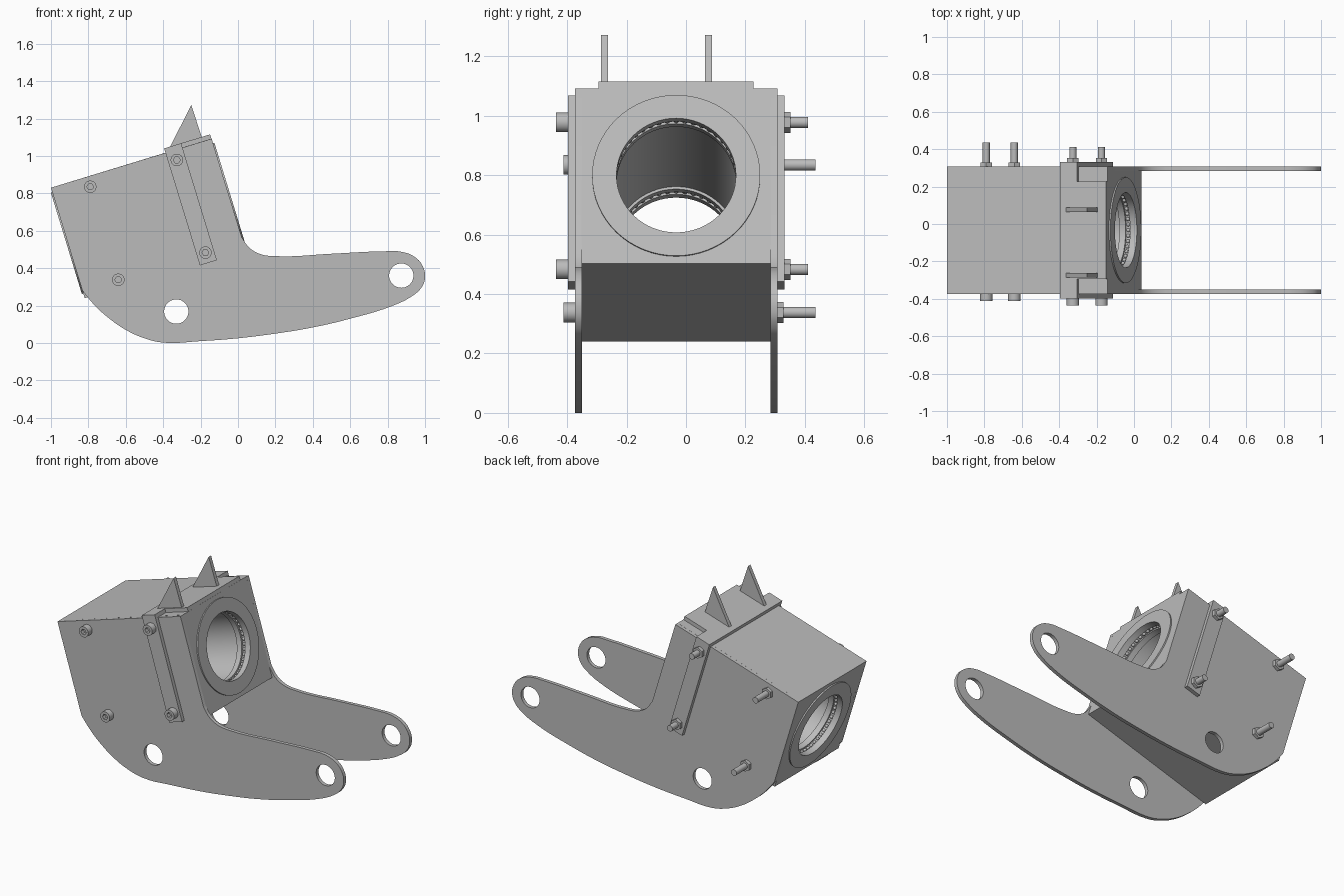
import bpy, bmesh, math
from mathutils import Matrix, Vector

cube = bpy.data.objects.get("Cube")
if cube:
    bpy.data.objects.remove(cube, do_unlink=True)

grey = bpy.data.materials.new("machined_grey")
grey.use_nodes = True
grey.diffuse_color = (0.5, 0.5, 0.5, 1)
grey.node_tree.nodes["Principled BSDF"].inputs["Base Color"].default_value = (0.5, 0.5, 0.5, 1)

MID = -0.033                       # centre plane between the side plates
LENGTH, HEIGHT = 0.898, 0.617      # housing along and across its tilted axis
TILT = Matrix.Translation((-1, 0, 0.83)) @ Matrix.Rotation(math.radians(-17), 4, 'Y')
FACE_Y = Matrix.Rotation(math.pi / 2, 4, 'X')                       # outline in x, z
FACE_X = Matrix(((0, 0, 1, 0), (1, 0, 0, 0), (0, 1, 0, 0), (0, 0, 0, 1)))  # outline in y, z
parts = []


def add(name, mesh, matrix=Matrix()):
    mesh.materials.clear()
    mesh.materials.append(grey)
    mesh.transform(matrix)
    ob = bpy.data.objects.new(name, mesh)
    bpy.context.collection.objects.link(ob)
    parts.append(ob)
    return ob


def from_bmesh(name, bm, matrix=Matrix()):
    bmesh.ops.recalc_face_normals(bm, faces=bm.faces)
    mesh = bpy.data.meshes.new(name)
    bm.to_mesh(mesh)
    bm.free()
    return add(name, mesh, matrix)


def box(name, x, y, z, matrix=TILT):
    bm = bmesh.new()
    bmesh.ops.create_cube(bm, size=1)
    for v in bm.verts:
        v.co = [a + (b - a) * (c + 0.5) for (a, b), c in zip((x, y, z), v.co)]
    return from_bmesh(name, bm, matrix)


def ring(x, y, r, n=48):
    return [(x + r * math.cos(i * math.tau / n), y + r * math.sin(i * math.tau / n))
            for i in range(n)]


def plate(name, outlines, thickness, matrix, corners=None):
    """Extrude a filled outline with holes; corners counts the sharp lead points."""
    curve = bpy.data.curves.new(name, 'CURVE')
    curve.dimensions, curve.fill_mode = '2D', 'BOTH'
    curve.extrude = thickness / 2
    curve.resolution_u = 5
    for k, pts in enumerate(outlines):
        smooth = corners is not None and k == 0
        s = curve.splines.new('BEZIER' if smooth else 'POLY')
        s.use_cyclic_u = True
        if smooth:
            s.bezier_points.add(len(pts) - 1)
            for i, (p, q) in enumerate(zip(s.bezier_points, pts)):
                p.co = (*q, 0)
                p.handle_left_type = p.handle_right_type = 'VECTOR' if i < corners else 'AUTO'
        else:
            s.points.add(len(pts) - 1)
            for p, q in zip(s.points, pts):
                p.co = (*q, 0, 1)
    tmp = bpy.data.objects.new(name + "_outline", curve)
    bpy.context.collection.objects.link(tmp)
    deps = bpy.context.evaluated_depsgraph_get()
    mesh = bpy.data.meshes.new_from_object(tmp.evaluated_get(deps))
    bpy.data.objects.remove(tmp, do_unlink=True)
    bm = bmesh.new()
    bm.from_mesh(mesh)
    bmesh.ops.remove_doubles(bm, verts=bm.verts, dist=1e-5)
    return from_bmesh(name, bm, matrix)


def rod(name, x, z, y0, y1, r, sides=24):
    bm = bmesh.new()
    bmesh.ops.create_cone(bm, cap_ends=True, segments=sides, radius1=r, radius2=r, depth=y1 - y0)
    return from_bmesh(name, bm, Matrix.Translation((x, (y0 + y1) / 2, z)) @ FACE_Y)


# Side plates with curved arms and pivot holes
profile = [(-0.832, 0.28), (-1, 0.83), (-0.141, 1.092), (0.02, 0.565),
           (0.06, 0.51), (0.12, 0.475), (0.2, 0.464), (0.5, 0.477), (0.78, 0.49),
           (0.87, 0.488), (0.945, 0.46), (0.988, 0.41), (1, 0.35), (0.98, 0.295),
           (0.93, 0.25), (0.83, 0.2), (0.6, 0.13), (0.4, 0.083), (0.2, 0.05), (0, 0.025),
           (-0.2, 0.01), (-0.4, 0.002), (-0.5, 0.025), (-0.6, 0.07), (-0.7, 0.14), (-0.77, 0.205)]
holes = [ring(-0.33, 0.168, 0.065), ring(0.873, 0.36, 0.065)]
for name, y in (("right_side_plate", -0.362), ("left_side_plate", 0.296)):
    plate(name, [profile] + holes, 0.023, Matrix.Translation((0, y, 0)) @ FACE_Y, corners=4)

# Housing block between the plates
half = 0.319
block = [(MID - half, -HEIGHT), (MID + half, -HEIGHT), (MID + half, 0), (MID - half, 0)]
plate("housing_block", [block, ring(MID, -HEIGHT / 2, 0.25, 64)], LENGTH,
      TILT @ Matrix.Translation((LENGTH / 2, 0, 0)) @ FACE_X)

# Bore liner: lathed sleeve with stepped lips and raised end rings
lip = [(-0.008, 0.283), (-0.008, 0.201), (0.03, 0.201), (0.03, 0.212),
       (0.055, 0.212), (0.055, 0.201), (0.09, 0.201), (0.09, 0.21)]
section = lip + [(LENGTH - x, r) for x, r in reversed(lip)]
axis = TILT @ Matrix.Translation((0, MID, -HEIGHT / 2))
bm = bmesh.new()
verts = [bm.verts.new((x, 0, r)) for x, r in section]
edges = [bm.edges.new((a, b)) for a, b in zip(verts, verts[1:] + verts[:1])]
bmesh.ops.spin(bm, geom=verts + edges, cent=(0, 0, 0), axis=(1, 0, 0),
               angle=math.tau, steps=64, use_merge=True)
bmesh.ops.remove_doubles(bm, verts=bm.verts, dist=1e-5)
from_bmesh("bore_liner", bm, axis)

# Bearing balls in the lip grooves
bm = bmesh.new()
for x in (0.0425, LENGTH - 0.0425):
    for y, z in ring(0, 0, 0.211, 44):
        bmesh.ops.create_icosphere(bm, subdivisions=2, radius=0.0105,
                                   matrix=Matrix.Translation((x, y, z)))
from_bmesh("bearing_balls", bm, axis)

# Clamp frame: top bar, side straps and front cap
box("clamp_top_bar", (0.64, 0.735), (-0.397, 0.331), (0, 0.024))
box("right_clamp_strap", (0.64, 0.735), (-0.397, -0.37), (-0.63, 0.024))
box("left_clamp_strap", (0.64, 0.735), (0.304, 0.331), (-0.63, 0.024))
box("front_cap", (0.735, 0.897), (-0.295, 0.228), (-0.005, 0.024))

# Pointed fins on top
for name, y in (("right_fin", -0.274), ("left_fin", 0.076)):
    plate(name, [[(-0.37, 1.035), (-0.19, 1.09), (-0.25, 1.272)]], 0.024,
          Matrix.Translation((0, y, 0)) @ FACE_Y)

# Socket-head bolts with hex nuts: x, z, right seat, left seat, shank tip
bolts = [(-0.79, 0.835, -0.373, 0.307, 0.436), (-0.64, 0.338, -0.373, 0.307, 0.436),
         (-0.327, 0.978, -0.397, 0.331, 0.411), (-0.174, 0.483, -0.397, 0.331, 0.411)]
for i, (x, z, seat, back, tip) in enumerate(bolts, 1):
    plate(f"bolt_head_{i}", [ring(x, z, 0.033, 32), ring(x, z, 0.018, 6)], 0.04,
          Matrix.Translation((0, seat - 0.02, 0)) @ FACE_Y)
    rod(f"bolt_socket_floor_{i}", x, z, seat - 0.015, seat + 0.005, 0.025)
    rod(f"bolt_nut_{i}", x, z, back - 0.003, back + 0.021, 0.035, 6)
    rod(f"bolt_shank_{i}", x, z, back, tip, 0.019)

# Smooth the round surfaces, keep the edges crisp
bpy.ops.object.select_all(action='DESELECT')
for ob in parts:
    ob.select_set(True)
bpy.context.view_layer.objects.active = parts[0]
bpy.ops.object.shade_smooth_by_angle(angle=math.radians(30))
bpy.ops.object.select_all(action='DESELECT')
